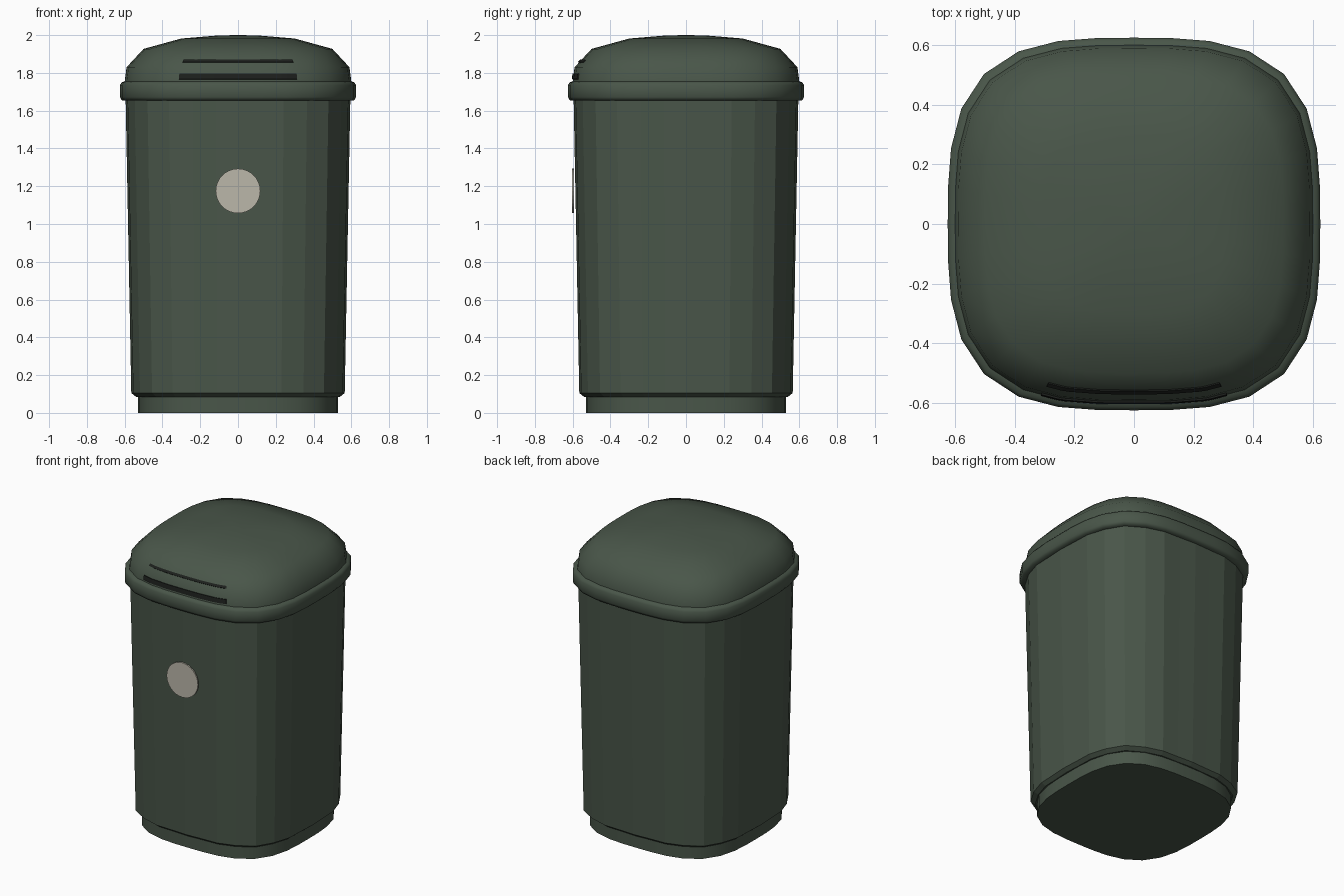
import bpy, bmesh, math

if "Cube" in bpy.data.objects:
    bpy.data.objects.remove(bpy.data.objects["Cube"], do_unlink=True)

SIDES = 32
STEP = 2 * math.pi / SIDES


def material(name, rgb):
    m = bpy.data.materials.new(name)
    m.use_nodes = True
    m.diffuse_color = (*rgb, 1)
    m.node_tree.nodes["Principled BSDF"].inputs["Base Color"].default_value = (*rgb, 1)
    return m


green = material("dark green", (0.067, 0.093, 0.067))
black = material("near black", (0.012, 0.014, 0.012))
cream = material("warm grey", (0.5, 0.475, 0.4))


def corner(i):
    """Unit rounded-square outline point at side i."""
    c, s = math.cos(i * STEP), math.sin(i * STEP)
    r = (abs(c) ** 3.2 + abs(s) ** 3.2) ** (-1 / 3.2)
    return c * r, s * r


def outline(t):
    """Point on the faceted outline at a fractional side index."""
    i = math.floor(t)
    a, b, f = corner(i), corner(i + 1), t - i
    return a[0] + (b[0] - a[0]) * f, a[1] + (b[1] - a[1]) * f


def finish(name, bm, mat, smooth=None):
    bmesh.ops.recalc_face_normals(bm, faces=bm.faces[:])
    me = bpy.data.meshes.new(name)
    bm.to_mesh(me)
    bm.free()
    ob = bpy.data.objects.new(name, me)
    bpy.context.collection.objects.link(ob)
    me.materials.append(mat)
    if smooth:
        bpy.ops.object.select_all(action='DESELECT')
        ob.select_set(True)
        bpy.context.view_layer.objects.active = ob
        bpy.ops.object.shade_smooth_by_angle(angle=math.radians(smooth))
    return ob


def loft(name, profile, mat, smooth=None, flute=0.0):
    """Stack rounded-square rings of (radius, z) and cap both ends."""
    bm = bmesh.new()
    rings = []
    for r, z in profile:
        ring = []
        for i in range(SIDES):
            x, y = corner(i)
            k = r - flute * (i % 2)
            ring.append(bm.verts.new((x * k, y * k, z)))
        rings.append(ring)
    for a, b in zip(rings, rings[1:]):
        for i in range(SIDES):
            j = (i + 1) % SIDES
            bm.faces.new((a[i], a[j], b[j], b[i]))
    bm.faces.new(rings[0])
    bm.faces.new(rings[-1])
    return finish(name, bm, mat, smooth)


# Base, fluted body and domed lid
loft("base", [(0.53, 0), (0.53, 0.1)], green, 50)
loft("body", [(0.54, 0.085), (0.565, 0.105), (0.595, 1.67)], green, flute=0.005)
DOME = [(0.6, 1.755), (0.59, 1.83), (0.5, 1.927), (0.3, 1.982), (0.12, 1.997), (0.02, 2.0)]
RIM = [(0.585, 1.655), (0.615, 1.655), (0.625, 1.672), (0.625, 1.735), (0.615, 1.75)]
loft("lid", RIM + DOME, green, 60)


# Dark slot edges that follow the front of the lid
def dome_radius(z):
    for (r0, z0), (r1, z1) in zip(DOME, DOME[1:]):
        if z <= z1:
            return r0 + (r1 - r0) * (z - z0) / (z1 - z0)


def slot(name, z_low, z_high, half_sides):
    bm = bmesh.new()
    rows = []
    count = 24
    for z in (z_low, z_high):
        r = dome_radius(z) + 0.006
        row = []
        for n in range(count + 1):
            x, y = outline(SIDES * 0.75 + half_sides * (2 * n / count - 1))
            row.append(bm.verts.new((x * r, y * r, z + 0.002)))
        rows.append(row)
    for n in range(count):
        bm.faces.new((rows[0][n], rows[0][n + 1], rows[1][n + 1], rows[1][n]))
    bmesh.ops.recalc_face_normals(bm, faces=bm.faces[:])
    bmesh.ops.solidify(bm, geom=bm.faces[:], thickness=0.007)
    return finish(name, bm, black)


slot("slot_lower_edge", 1.765, 1.795, 2.52)
slot("slot_upper_edge", 1.856, 1.868, 2.5)

# Round badge on the front
bpy.ops.mesh.primitive_cylinder_add(vertices=32, radius=0.118, depth=0.009,
                                    location=(0, -0.598, 1.175),
                                    rotation=(math.pi / 2, 0, 0))
badge = bpy.context.object
badge.name = "badge"
badge.data.materials.append(cream)
